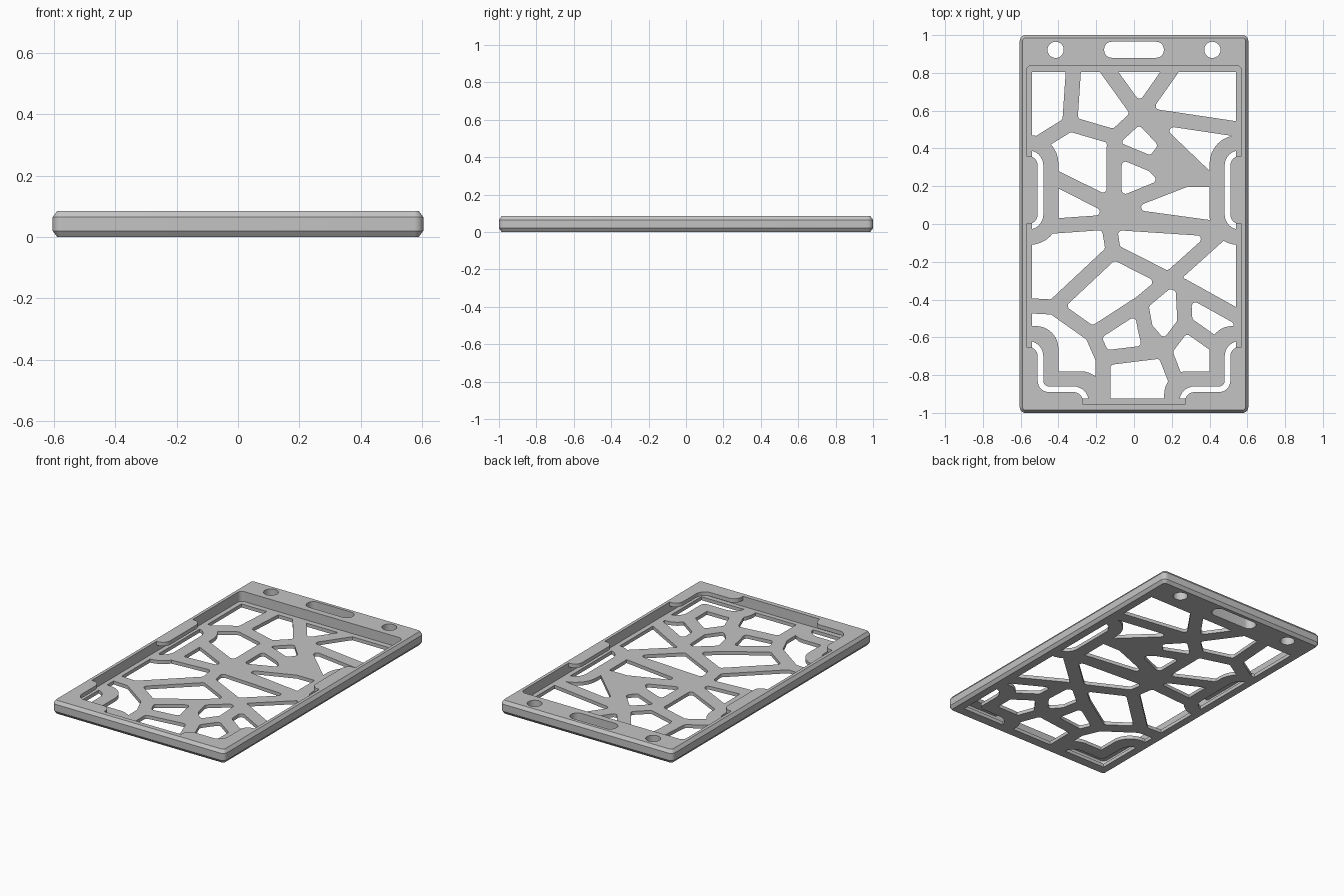
import bpy, bmesh, math
from mathutils import Vector
from mathutils.geometry import intersect_line_line_2d  # noqa: F401

if "Cube" in bpy.data.objects:
    bpy.data.objects.remove(bpy.data.objects["Cube"], do_unlink=True)

HEIGHT, FLOOR, LIP_Z = 0.085, 0.022, 0.06
STRUT = 0.04          # half width of a lattice strut

grey = bpy.data.materials.new("plain grey")
grey.use_nodes = True
grey.diffuse_color = (0.55, 0.55, 0.55, 1)
grey.node_tree.nodes["Principled BSDF"].inputs["Base Color"].default_value = grey.diffuse_color


# ---- outline helpers ----
def rounded(points, radii, steps=8):
    """Replace each corner of a polygon with a tangent arc."""
    pts = [Vector(p) for p in points]
    n = len(pts)
    if not isinstance(radii, (list, tuple)):
        radii = [radii] * n
    out = []
    for i, p in enumerate(pts):
        a, b = pts[i - 1] - p, pts[(i + 1) % n] - p
        half = a.angle(b) / 2
        reach = min(radii[i] / math.tan(half), a.length / 2, b.length / 2)
        if reach < 1e-4:
            out.append(p)
            continue
        r = reach * math.tan(half)
        centre = p + (a.normalized() + b.normalized()).normalized() * (r / math.sin(half))
        start = (p + a.normalized() * reach - centre).normalized()
        end = (p + b.normalized() * reach - centre).normalized()
        out += [centre + start.slerp(end, k / steps) * r for k in range(steps + 1)]
    return out


def rectangle(x0, x1, y0, y1, r=0.0):
    return rounded([(x0, y0), (x1, y0), (x1, y1), (x0, y1)], r)


def inset(points, d):
    """Move every edge of a polygon inwards by d."""
    pts = [Vector(p) for p in points]
    n = len(pts)
    area = sum(pts[i - 1].cross(pts[i]) for i in range(n))
    if area < 0:
        pts.reverse()
    out = []
    for i, p in enumerate(pts):
        u = (p - pts[i - 1]).normalized()
        v = (pts[(i + 1) % n] - p).normalized()
        nu, nv = Vector((-u.y, u.x)), Vector((-v.y, v.x))
        out.append(p + (nu + nv) * (d / (1 + nu.dot(nv))))
    return out


def mirror(points):
    return [(-x, y) for x, y in points]


# ---- solid helpers ----
def solid(name, stacks):
    """Each stack is a list of (outline, z) rings, joined and capped."""
    bm = bmesh.new()
    for stack in stacks:
        rings = [[bm.verts.new((p[0], p[1], z)) for p in outline] for outline, z in stack]
        for low, high in zip(rings, rings[1:]):
            for i in range(len(low)):
                bm.faces.new((low[i - 1], low[i], high[i], high[i - 1]))
        bm.faces.new(rings[0][::-1])
        bm.faces.new(rings[-1])
    bmesh.ops.remove_doubles(bm, verts=bm.verts, dist=1e-5)
    bmesh.ops.recalc_face_normals(bm, faces=bm.faces)
    mesh = bpy.data.meshes.new(name)
    bm.to_mesh(mesh)
    bm.free()
    mesh.materials.append(grey)
    obj = bpy.data.objects.new(name, mesh)
    bpy.context.collection.objects.link(obj)
    return obj


def prisms(name, outlines, z0, z1):
    return solid(name, [[(o, z0), (o, z1)] for o in outlines])


def combine(target, tool, operation="DIFFERENCE"):
    mod = target.modifiers.new("shape", "BOOLEAN")
    mod.operation, mod.solver, mod.object = operation, "EXACT", tool
    bpy.context.view_layer.objects.active = target
    bpy.ops.object.modifier_apply(modifier=mod.name)
    bpy.data.objects.remove(tool, do_unlink=True)


# ---- retaining lips, grown for the slots and the solid rims around them ----
def lip_outlines(grow):
    edge, r = -0.51 + grow, 0.05 + grow
    side = rectangle(-0.7, edge, -grow, 0.36 + grow, r)
    top, foot, end = -0.65 + grow, -0.89 + grow, -0.27 + grow
    corner = rounded([(-0.7, top), (edge, top), (edge, foot), (end, foot), (end, -1.1), (-0.7, -1.1)],
                     [0, r, max(0.06 - grow, 0), r, 0, 0])
    return [side, mirror(side)], [corner, mirror(corner)]


def window():
    return prisms("window", [rectangle(-0.54, 0.54, -0.925, 0.805)], -0.05, 0.045)


# ---- lattice junctions, and the cells between them ----
junctions = {
    "A": (-.315, .9), "B": (-.34, .53), "N": (-.63, .35), "D": (-.2, .9), "E": (.03, .58),
    "F": (.255, .9), "G": (-.1, .46), "K": (-.105, .4), "I": (.18, .42), "J": (.1, .315),
    "L": (.2, .215), "M": (-.105, .09), "t": (-.18, .06), "P": (.27, .235), "Q": (.7, .235),
    "r": (.02, .02), "R": (-.135, .01), "S": (-.11, -.145), "T": (-.425, -.44), "U": (-.7, -.425),
    "V": (-.22, -.585), "W": (.185, -.295), "X": (.035, -.42), "Y": (.48, -.03), "y": (.7, -.03),
    "Z": (.26, -.33), "z": (.63, -.535), "b": (.27, -.525), "c": (.44, -.645), "d": (.6, -.9),
    "e": (.16, -.67), "f": (.06, -.555), "h": (.09, -.68), "j": (-.165, -.71), "k": (.23, -.85),
    "l": (.185, -1), "m": (-.165, -1), "n": (-.7, -.03), "o": (.7, .48), "p": (.48, .15),
    "q": (-.7, .9), "s": (.7, .9), "u": (-.7, -1), "v": (-.7, .31), "w": (.7, -.55),
}
cells = ("qABNv ABGED DEF FEos BGKMN EIJKG KJLM Eop tPQyY Nrn RSTUn RYWS "
         "SWXVT WYywzZ WZbefX XfhjV Zzcb bcdke UTVjmu jeklm").split()
holes = [rounded(inset([junctions[c] for c in cell], STRUT), 0.02, 5) for cell in cells]

# ---- chamfered body ----
body = solid("badge_holder", [[
    (rectangle(-0.605 + i, 0.605 - i, -1 + i, 1 - i, 0.03 - i), z)
    for i, z in ((0.015, 0), (0, 0.02), (0, HEIGHT - 0.02), (0.015, HEIGHT))]])

# ---- card pocket, leaving the lips overhanging it ----
pocket = prisms("pocket", [rectangle(-0.57, 0.57, -0.955, 0.84, 0.03)], FLOOR, 0.12)
for lips in lip_outlines(0):
    combine(pocket, prisms("lips", lips, LIP_Z, 0.2))
combine(body, pocket)

# ---- lattice openings, kept clear of the lip rims ----
lattice = window()
combine(lattice, prisms("cells", holes, -0.1, 0.1), "INTERSECT")
for rims in lip_outlines(0.11):
    combine(lattice, prisms("rims", rims, -0.2, 0.2))
combine(body, lattice)

# ---- narrow floor slots beneath the lips ----
for outlines in lip_outlines(0.03):
    slots = window()
    combine(slots, prisms("slots", outlines, -0.1, 0.1), "INTERSECT")
    combine(body, slots)

# ---- strap slot and two round holes through the head ----
head = [rectangle(-0.158, 0.158, 0.88, 0.965, 0.04)]
head += [rectangle(x - 0.043, x + 0.043, 0.879, 0.965, 0.043) for x in (-0.415, 0.415)]
combine(body, prisms("head_holes", head, -0.1, 0.2))

# ---- smooth the rounded corners, keep the edges crisp ----
bpy.ops.object.select_all(action="DESELECT")
body.select_set(True)
bpy.context.view_layer.objects.active = body
bpy.ops.object.shade_smooth_by_angle(angle=math.radians(25))
